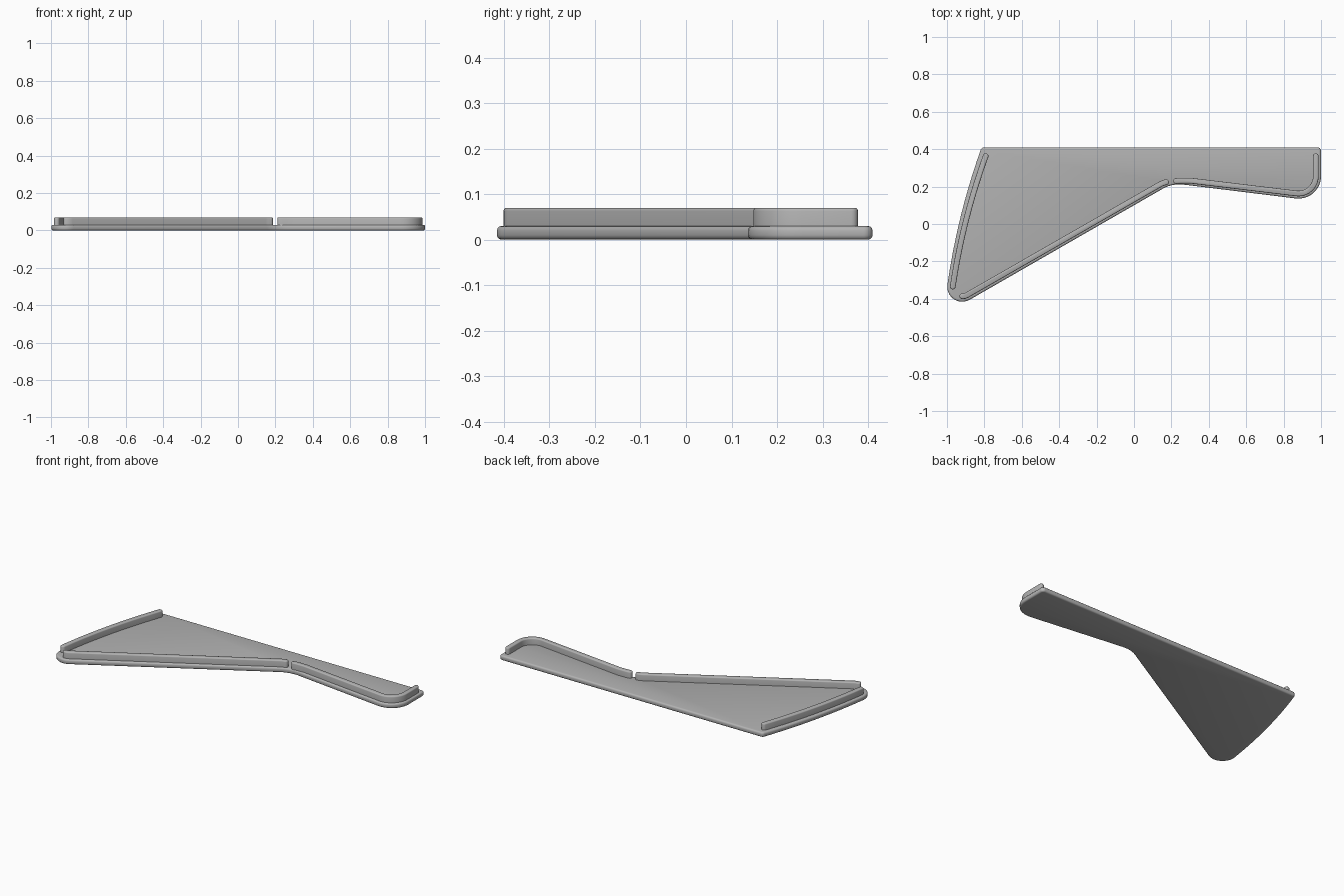
import bpy, bmesh, math
from mathutils import Vector

cube = bpy.data.objects.get("Cube")
if cube:
    bpy.data.objects.remove(cube, do_unlink=True)

# Single plain grey plastic
grey = bpy.data.materials.new("plain_grey")
grey.use_nodes = True
colour = (0.45, 0.45, 0.45, 1)
grey.diffuse_color = colour
grey.node_tree.nodes["Principled BSDF"].inputs["Base Color"].default_value = colour


def fillet(prev, corner, nxt, r, steps=10):
    """Points of an arc of radius r rounding off a corner."""
    p, c, n = Vector(prev), Vector(corner), Vector(nxt)
    if r == 0:
        return [c]
    a, b = (p - c).normalized(), (n - c).normalized()
    half = a.angle(b) / 2
    start, end = c + a * r / math.tan(half), c + b * r / math.tan(half)
    centre = c + (a + b).normalized() * r / math.sin(half)
    sweep = (start - centre).angle_signed(end - centre)
    u = start - centre
    pts = []
    for i in range(steps + 1):
        t = -sweep * i / steps
        pts.append(centre + Vector((u.x * math.cos(t) - u.y * math.sin(t),
                                    u.x * math.sin(t) + u.y * math.cos(t))))
    return pts


def bowed(a, b, sag, steps=10):
    """Shallow arc from a to b, bulging to the right of travel."""
    a, b = Vector(a), Vector(b)
    d = (b - a).normalized()
    side = Vector((d.y, -d.x))
    return [a.lerp(b, i / steps) + side * sag * 4 * (i / steps) * (1 - i / steps)
            for i in range(steps + 1)]


def ribbon(path, half):
    """Closed outline of a strip along a path, with round ends."""
    path = [Vector(p) for p in path]
    left, right = [], []
    for i, p in enumerate(path):
        d = (path[min(i + 1, len(path) - 1)] - path[max(i - 1, 0)]).normalized()
        n = Vector((-d.y, d.x)) * half
        left.append(p + n)
        right.append(p - n)

    def cap(p, start):
        u = start - p
        v = Vector((-u.y, u.x))
        return [p + u * math.cos(t) + v * math.sin(t)
                for t in (math.pi * k / 8 for k in range(1, 8))]

    return right + cap(path[-1], right[-1]) + left[::-1] + cap(path[0], left[0])


def slab(name, outline, z0, z1, bevel, both=True):
    """Extrude an outline and round its top (and bottom) edges."""
    bm = bmesh.new()
    face = bm.faces.new([bm.verts.new((p.x, p.y, z0)) for p in outline])
    top = bmesh.ops.extrude_face_region(bm, geom=[face])["geom"]
    bmesh.ops.translate(bm, vec=(0, 0, z1 - z0),
                        verts=[v for v in top if isinstance(v, bmesh.types.BMVert)])
    bmesh.ops.recalc_face_normals(bm, faces=bm.faces)
    edges = [e for e in bm.edges
             if all(abs(v.co.z - z1) < 1e-5 for v in e.verts)
             or (both and all(abs(v.co.z - z0) < 1e-5 for v in e.verts))]
    bmesh.ops.bevel(bm, geom=edges, offset=bevel, segments=3,
                    profile=0.5, affect='EDGES')
    mesh = bpy.data.meshes.new(name)
    bm.to_mesh(mesh)
    bm.free()
    mesh.materials.append(grey)
    obj = bpy.data.objects.new(name, mesh)
    bpy.context.collection.objects.link(obj)
    bpy.ops.object.select_all(action='DESELECT')
    obj.select_set(True)
    bpy.context.view_layer.objects.active = obj
    bpy.ops.object.shade_smooth_by_angle(angle=math.radians(35))
    return obj


# Base plate: corners with their rounding radii, counter-clockwise
side = bowed((-0.815, 0.41), (-0.994, -0.30), -0.018)
corners = [(p, 0.02 if i == 0 else 0) for i, p in enumerate(side)]
corners += [((-1.023, -0.488), 0.08), ((0.205, 0.218), 0.18),
            ((1.0, 0.12), 0.12), ((1.0, 0.41), 0.02)]
# The side bulges outwards, away from the plate
mid = (side[0] + side[-1]) / 2
if side[5].x > mid.x:
    side = bowed((-0.815, 0.41), (-0.994, -0.30), 0.018)
    corners[:len(side)] = [(p, 0.02 if i == 0 else 0) for i, p in enumerate(side)]
outline = []
for i, (c, r) in enumerate(corners):
    outline += fillet(corners[i - 1][0], c, corners[(i + 1) % len(corners)][0], r)
slab("base_plate", outline, 0, 0.03, 0.01)

# Raised rims running just inside the plate edge
HALF = 0.015
paths = {
    "right_side_rim": bowed((-0.793, 0.363), (-0.969, -0.335), 0.018),
    "long_front_rim": [(-0.918, -0.386), (-0.904, -0.385), (-0.891, -0.379),
                       (0.14, 0.212), (0.155, 0.219), (0.172, 0.224)],
    "left_corner_rim": [(0.225, 0.23), (0.25, 0.232), (0.30, 0.232)]
    + fillet((0.30, 0.232), (0.972, 0.151), (0.972, 0.363), 0.092)
    + [(0.972, 0.363)],
}
if paths["right_side_rim"][5].x > -0.881:
    paths["right_side_rim"] = bowed((-0.793, 0.363), (-0.969, -0.335), -0.018)
for name, path in paths.items():
    slab(name, ribbon(path, HALF), 0.025, 0.07, 0.007, both=False)
